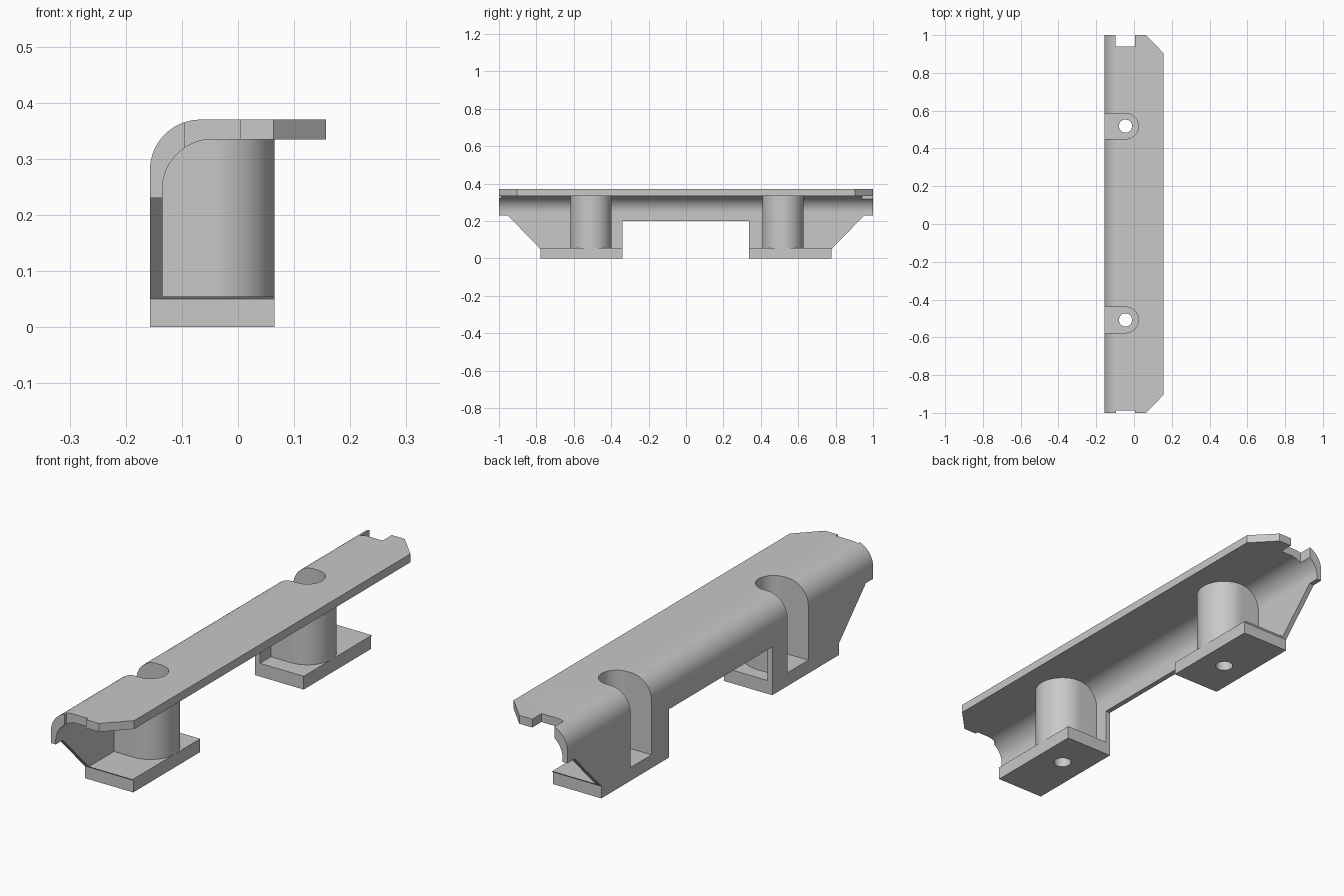
import bpy, bmesh
from math import cos, sin, pi, radians
from mathutils import Vector

cube = bpy.data.objects.get("Cube")
if cube:
    bpy.data.objects.remove(cube, do_unlink=True)

grey = bpy.data.materials.new("light_grey")
grey.use_nodes = True
colour = (0.58, 0.58, 0.58, 1)
grey.diffuse_color = colour
grey.node_tree.nodes["Principled BSDF"].inputs["Base Color"].default_value = colour


def prism(name, outline, axis, lo, hi):
    """Extrude a closed 2D outline along axis x, y or z."""
    place = {"x": lambda a, b, h: (h, a, b),
             "y": lambda a, b, h: (a, h, b),
             "z": lambda a, b, h: (a, b, h)}[axis]
    bm = bmesh.new()
    face = bm.faces.new([bm.verts.new(place(a, b, lo)) for a, b in outline])
    grown = bmesh.ops.extrude_face_region(bm, geom=[face])["geom"]
    verts = [v for v in grown if isinstance(v, bmesh.types.BMVert)]
    bmesh.ops.translate(bm, verts=verts, vec=Vector(place(0, 0, hi - lo)))
    bmesh.ops.recalc_face_normals(bm, faces=bm.faces)
    mesh = bpy.data.meshes.new(name)
    bm.to_mesh(mesh)
    bm.free()
    mesh.materials.append(grey)
    ob = bpy.data.objects.new(name, mesh)
    bpy.context.collection.objects.link(ob)
    return ob


def arc(cx, cy, r, start, end, n=20):
    steps = [radians(start + (end - start) * i / n) for i in range(n + 1)]
    return [(cx + r * cos(t), cy + r * sin(t)) for t in steps]


def carve(ob, tool, operation="DIFFERENCE"):
    mod = ob.modifiers.new("carve", "BOOLEAN")
    mod.operation, mod.solver, mod.object = operation, "EXACT", tool
    bpy.context.view_layer.objects.active = ob
    bpy.ops.object.modifier_apply(modifier=mod.name)
    bpy.data.objects.remove(tool, do_unlink=True)


def box(a0, a1, b0, b1):
    return [(a0, b0), (a1, b0), (a1, b1), (a0, b1)]


def u_shape(y, r, back):
    return [(back, y - r)] + arc(POST_X, y, r, -90, 90, 40) + [(back, y + r)]


POST_X = -0.045
POSTS = (-0.508, 0.518)

# Outer body with the rounded top edge
bracket = prism("mounting_bracket",
                [(-0.157, 0)] + arc(-0.067, 0.28, 0.09, 180, 90) +
                [(0.157, 0.37), (0.157, 0)], "y", -1.1, 1.1)

# Hollow under the rail, leaving the feet and the screw posts standing
hollow = prism("hollow", [(-0.135, -0.1)] + arc(-0.045, 0.245, 0.09, 180, 90) +
               [(0.3, 0.335), (0.3, -0.1)], "y", -1.2, 1.2)
for y in POSTS:
    side = 1 if y > 0 else -1
    foot = box(-0.3, 0.065, *sorted((side * 0.2, side * 0.9)))
    carve(hollow, prism("foot", foot, "z", -0.2, 0.055))
    carve(hollow, prism("post", u_shape(y, 0.11, -0.25), "z", -0.15, 0.5))
carve(bracket, hollow)

# Side silhouette: two feet, sloping ends and the gap between the feet
side_outline = [(-1, 0.5), (-1, 0.23), (-0.953, 0.23), (-0.778, 0.05),
                (-0.778, -0.1), (-0.34, -0.1), (-0.34, 0.2), (0.337, 0.2),
                (0.337, -0.1), (0.778, -0.1), (0.778, 0.05), (0.953, 0.23),
                (1, 0.23), (1, 0.5)]
carve(bracket, prism("side_outline", side_outline, "x", -0.3, 0.3), "INTERSECT")

# Clipped corners of the top plate
for s in (-1, 1):
    corner = [(0.015, s * 1.05), (0.209, s * 0.85), (0.4, s * 1.05)]
    carve(bracket, prism("corner", corner, "z", -0.2, 0.6))

# End notches: deep at the back, shallow at the front
carve(bracket, prism("back_notch", box(-0.097, 0.004, 0.94, 1.2), "z", 0.24, 0.6))
carve(bracket, prism("front_notch", box(-0.095, 0.004, -1.2, -0.987), "z", 0.24, 0.6))

# Screw slots open to the left wall, with a through hole in each foot
for y in POSTS:
    carve(bracket, prism("slot", u_shape(y, 0.068, -0.4), "z", 0.055, 0.6))
    hole = arc(POST_X, y, 0.035, 0, 348.75, 31)
    carve(bracket, prism("hole", hole, "z", -0.2, 0.2))

bpy.ops.object.select_all(action="DESELECT")
bracket.select_set(True)
bpy.context.view_layer.objects.active = bracket
bpy.ops.object.shade_smooth_by_angle(angle=radians(30))
